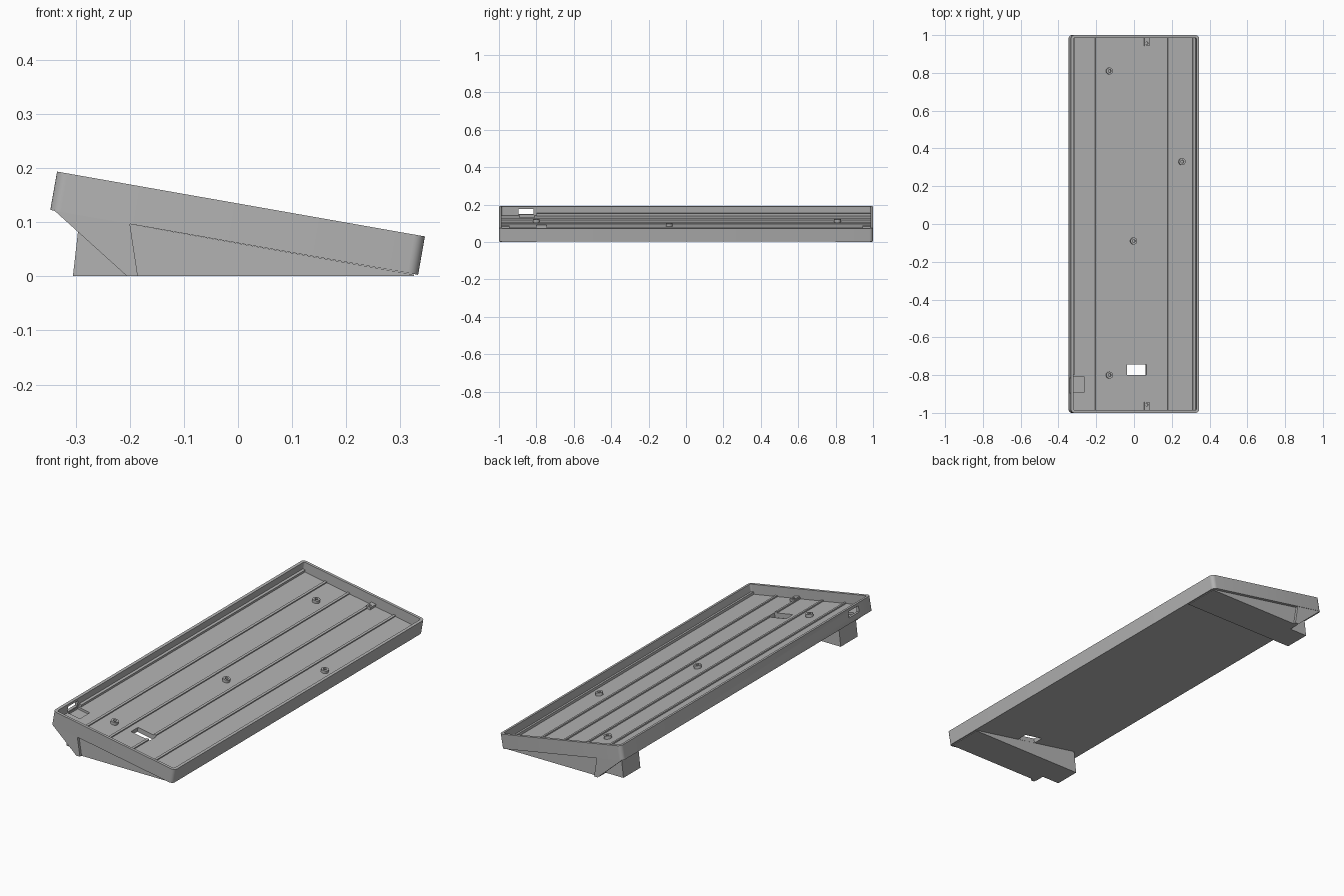
import bpy, bmesh, math
from mathutils import Matrix, Vector

cube = bpy.data.objects.get("Cube")
if cube:
    bpy.data.objects.remove(cube, do_unlink=True)

grey = bpy.data.materials.new("matte grey")
grey.use_nodes = True
COLOUR = (0.45, 0.45, 0.45, 1)
grey.diffuse_color = COLOUR
grey.node_tree.nodes["Principled BSDF"].inputs["Base Color"].default_value = COLOUR

# Frame of the sloping tray: local x runs down the slope, local z is its normal
TILT = Matrix.Translation((-0.007, 0, 0.0625)) @ Matrix.Rotation(math.radians(10), 4, 'Y')
HALF_X, HALF_Y, DEPTH, FLOOR, WALL = 0.345, 1.0, 0.072, 0.023, 0.014


def prism(name, outline, offset, matrix=None):
    """Extrude a closed outline of 3D points along an offset."""
    bm = bmesh.new()
    face = bm.faces.new([bm.verts.new(p) for p in outline])
    out = bmesh.ops.extrude_face_region(bm, geom=[face])
    moved = [v for v in out["geom"] if isinstance(v, bmesh.types.BMVert)]
    bmesh.ops.translate(bm, verts=moved, vec=Vector(offset))
    bmesh.ops.recalc_face_normals(bm, faces=bm.faces)
    mesh = bpy.data.meshes.new(name)
    bm.to_mesh(mesh)
    bm.free()
    mesh.materials.append(grey)
    obj = bpy.data.objects.new(name, mesh)
    bpy.context.collection.objects.link(obj)
    if matrix:
        obj.matrix_world = matrix
    return obj


def rounded(hx, hy, r, z, steps=6):
    """Rounded rectangle outline."""
    pts = []
    for q, (sx, sy) in enumerate([(1, 1), (-1, 1), (-1, -1), (1, -1)]):
        for i in range(steps + 1):
            a = math.pi / 2 * (q + i / steps)
            pts.append((sx * (hx - r) + r * math.cos(a), sy * (hy - r) + r * math.sin(a), z))
    return pts


def box(name, x0, x1, y0, y1, z0, z1):
    return prism(name, [(x0, y0, z0), (x1, y0, z0), (x1, y1, z0), (x0, y1, z0)],
                 (0, 0, z1 - z0), TILT)


def disc(name, x, y, r, z0, z1, sides=20):
    ring = [(x + r * math.cos(2 * math.pi * i / sides),
             y + r * math.sin(2 * math.pi * i / sides), z0) for i in range(sides)]
    return prism(name, ring, (0, 0, z1 - z0), TILT)


def cut(target, cutter):
    mod = target.modifiers.new("cut", 'BOOLEAN')
    mod.operation, mod.solver, mod.object = 'DIFFERENCE', 'EXACT', cutter
    bpy.context.view_layer.update()
    graph = bpy.context.evaluated_depsgraph_get()
    mesh = bpy.data.meshes.new_from_object(target.evaluated_get(graph))
    target.modifiers.clear()
    target.data = mesh
    bpy.data.objects.remove(cutter, do_unlink=True)


# Tray: rounded block, hollowed, with a cable slot, a port and a port pocket
tray = prism("tray", rounded(HALF_X, HALF_Y, 0.02, 0), (0, 0, DEPTH), TILT)
cut(tray, prism("hollow", rounded(HALF_X - WALL, HALF_Y - WALL, 0.008, FLOOR), (0, 0, 0.1), TILT))
cut(tray, box("cable_slot", -0.035, 0.07, -0.80, -0.745, -0.05, 0.1))
cut(tray, box("port", -0.4, -0.32, -0.895, -0.815, 0.028, 0.058))
cut(tray, box("port_pocket", -0.329, -0.262, -0.89, -0.81, 0.012, 0.1))

# Ribs along the floor
for i, x in enumerate((-0.2, -0.07, 0.06, 0.19)):
    box(f"floor_rib_{i + 1}", x - 0.006, x + 0.006, -0.987, -0.8 if i == 2 else 0.987,
        FLOOR - 0.005, FLOOR + 0.006)
    if i == 2:
        box("floor_rib_3_long", x - 0.006, x + 0.006, -0.745, 0.987, FLOOR - 0.005, FLOOR + 0.006)

# Ledges along the long walls
box("high_ledge", -0.333, -0.318, -0.80, 0.987, FLOOR - 0.005, FLOOR + 0.012)
box("low_ledge", 0.318, 0.333, -0.987, 0.987, FLOOR - 0.005, FLOOR + 0.012)

# Screw posts with bores
for i, (x, y) in enumerate([(-0.13, 0.81), (0.26, 0.33), (0.0, -0.09), (-0.13, -0.80)]):
    post = disc(f"screw_post_{i + 1}", x, y, 0.018, FLOOR - 0.005, FLOOR + 0.015)
    cut(post, disc("bore", x, y, 0.008, FLOOR + 0.001, 0.1))
for side, y in (("back", 0.965), ("front", -0.965)):
    tab = box(f"{side}_screw_tab", 0.057, 0.083, y - 0.022, y + 0.022, FLOOR - 0.005, FLOOR + 0.013)
    cut(tab, disc("bore", 0.07, y - math.copysign(0.008, y), 0.007, FLOOR + 0.002, 0.1))

# Supports below each end: wedge, gusset fin and foot
WEDGE = [(0.325, 0.003), (-0.2, 0.0965), (-0.207, 0), (0.325, 0)]
FIN = [(-0.34, 0.122), (-0.205, 0), (-0.185, 0), (-0.2, 0.099)]
FOOT = [(-0.292, 0.114), (-0.305, 0), (-0.205, 0), (-0.2, 0.098)]
for end, s in (("back", 1), ("front", -1)):
    for part, profile, y0, y1 in (("wedge", WEDGE, 0.80, 0.985),
                                  ("fin", FIN, 0.975, 0.998),
                                  ("foot", FOOT, 0.80, 0.935)):
        prism(f"{end}_{part}", [(x, s * y0, z) for x, z in profile], (0, s * (y1 - y0), 0))

# Smooth the round parts while keeping edges crisp
bpy.ops.object.select_all(action='DESELECT')
for obj in bpy.context.collection.objects:
    if obj.type == 'MESH' and obj.name.startswith(("tray", "screw")):
        obj.select_set(True)
        bpy.context.view_layer.objects.active = obj
bpy.ops.object.shade_smooth_by_angle(angle=math.radians(30))
